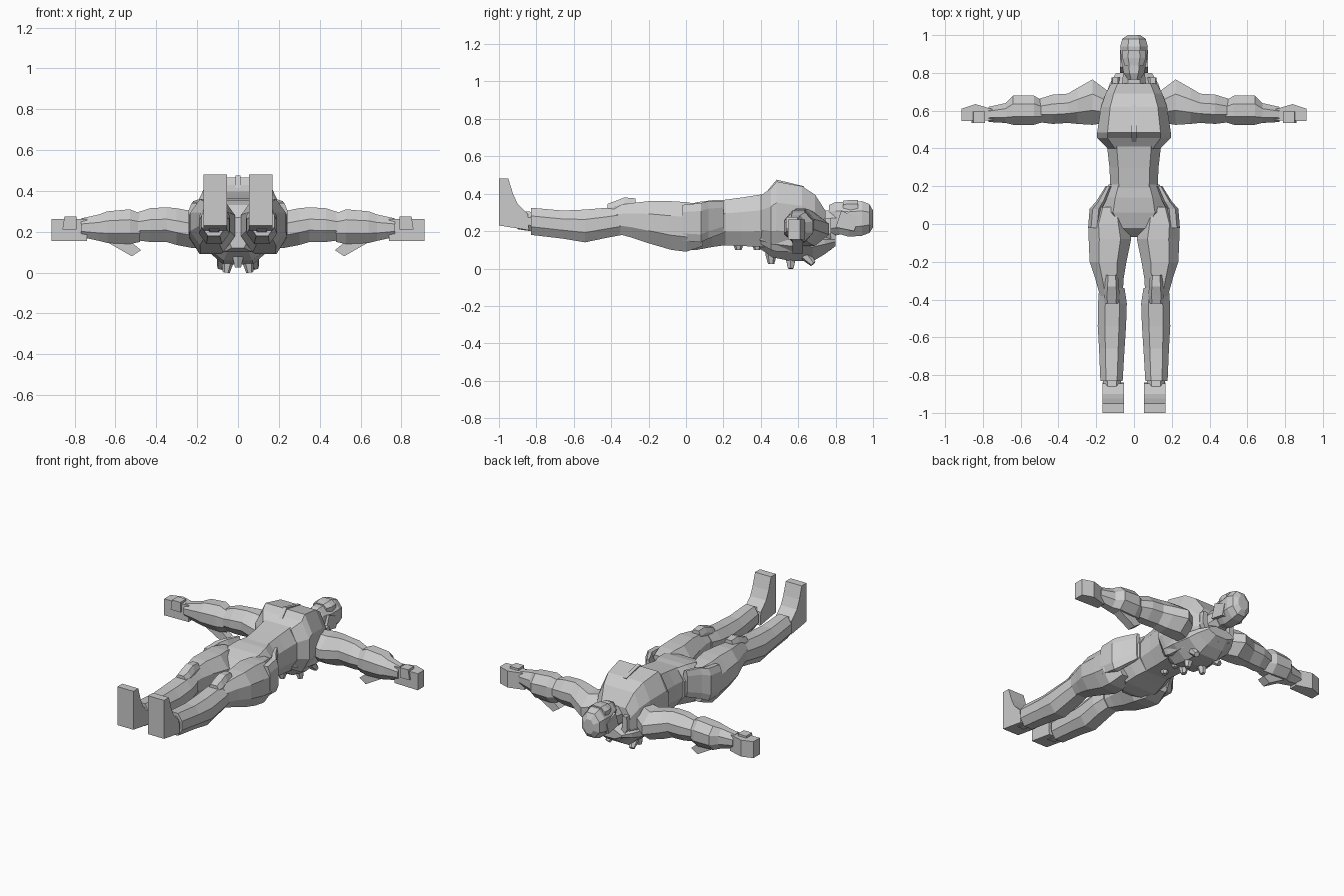
import bpy, bmesh, math
from mathutils import Vector


def finish(name, bm, mirror):
    bmesh.ops.recalc_face_normals(bm, faces=bm.faces[:])
    me = bpy.data.meshes.new(name)
    bm.to_mesh(me)
    bm.free()
    ob = bpy.data.objects.new(name, me)
    bpy.context.collection.objects.link(ob)
    if mirror:
        m = ob.modifiers.new("Mirror", 'MIRROR')
        m.use_mirror_merge = False
    return ob


def loft(name, secs, axis='y', ch=(0.25, 0.3), mirror=True):
    """Eight-sided tube; section = (position, low1, high1, low z, high z)."""
    bm = bmesh.new()
    rings = []
    for t, a0, a1, z0, z1 in secs:
        ca, cz = (a1 - a0) * ch[0], (z1 - z0) * ch[1]
        pts = [(a0 + ca, z0), (a1 - ca, z0), (a1, z0 + cz), (a1, z1 - cz),
               (a1 - ca, z1), (a0 + ca, z1), (a0, z1 - cz), (a0, z0 + cz)]
        rings.append([bm.verts.new((a, t, z) if axis == 'y' else (t, a, z)) for a, z in pts])
    for r, s in zip(rings, rings[1:]):
        for i in range(8):
            j = (i + 1) % 8
            bm.faces.new((r[i], r[j], s[j], s[i]))
    bm.faces.new(rings[0])
    bm.faces.new(rings[-1])
    return finish(name, bm, mirror)


def prism(name, pts, a, b, axis='x', mirror=True):
    """Flat outline extruded from a to b; outline is (y,z), (x,z) or (x,y)."""
    place = {'x': lambda p, t: (t, p[0], p[1]),
             'y': lambda p, t: (p[0], t, p[1]),
             'z': lambda p, t: (p[0], p[1], t)}[axis]
    bm = bmesh.new()
    lo = [bm.verts.new(place(p, a)) for p in pts]
    hi = [bm.verts.new(place(p, b)) for p in pts]
    bm.faces.new(lo)
    bm.faces.new(hi)
    for i in range(len(pts)):
        j = (i + 1) % len(pts)
        bm.faces.new((lo[i], lo[j], hi[j], hi[i]))
    return finish(name, bm, mirror)


def stud(name, base, tip, mirror):
    """Short tapered back stud."""
    base, tip = Vector(base), Vector(tip)
    d = tip - base
    bm = bmesh.new()
    bmesh.ops.create_cone(bm, cap_ends=True, segments=6, radius1=0.032, radius2=0.017, depth=d.length)
    ob = finish(name, bm, mirror)
    ob.data.transform(d.to_track_quat('Z', 'Y').to_matrix().to_4x4())
    for v in ob.data.vertices:
        v.co += (base + tip) / 2
    return ob


def c(y, w, z0, z1):
    return (y, -w, w, z0, z1)


# Pelvis, waist and chest
loft("pelvis", [c(-0.07, 0.05, 0.12, 0.27), c(-0.02, 0.12, 0.10, 0.33), c(0.06, 0.185, 0.10, 0.355),
                c(0.14, 0.165, 0.115, 0.365), c(0.21, 0.135, 0.125, 0.365)], ch=(0.2, 0.3), mirror=False)
loft("waist", [c(0.19, 0.125, 0.125, 0.365), c(0.30, 0.13, 0.12, 0.38), c(0.43, 0.145, 0.115, 0.40)],
     ch=(0.18, 0.3), mirror=False)
loft("chest", [c(0.40, 0.14, 0.13, 0.39), c(0.455, 0.195, 0.10, 0.43), c(0.485, 0.195, 0.09, 0.465),
               c(0.62, 0.175, 0.09, 0.44), c(0.69, 0.15, 0.10, 0.395), c(0.745, 0.12, 0.12, 0.31)],
     ch=(0.14, 0.3), mirror=False)
prism("chest_keel", [(0.43, 0.41), (0.485, 0.475), (0.63, 0.44), (0.60, 0.40)], -0.012, 0.012, mirror=False)

# Back hump, collar and studs
loft("back_hump", [c(0.39, 0.11, 0.11, 0.22), c(0.46, 0.16, 0.06, 0.24), c(0.56, 0.165, 0.04, 0.24),
                   c(0.68, 0.15, 0.04, 0.23), c(0.74, 0.13, 0.075, 0.21), c(0.80, 0.095, 0.12, 0.18)],
     ch=(0.28, 0.4), mirror=False)
prism("collar", [(0.0, 0.10), (0.08, 0.12), (0.12, 0.19), (0.115, 0.27), (0.085, 0.27),
                 (0.085, 0.20), (0.06, 0.155), (0.0, 0.14)], 0.68, 0.775, axis='y')
for i, (x, y, z0, z1) in enumerate([(0, 0.28, 0.14, 0.10), (0, 0.38, 0.14, 0.10), (0, 0.455, 0.08, 0.025),
                                    (0.05, 0.56, 0.06, 0.0), (0.075, 0.64, 0.07, 0.025)]):
    stud("back_stud_%d" % i, (x, y, z0), (x * 1.15, y + (0.04 if i == 4 else 0), z1), x > 0)

# Neck and helmet
loft("neck", [c(0.68, 0.07, 0.16, 0.31), c(0.82, 0.055, 0.18, 0.31)], mirror=False)
loft("helmet", [c(0.765, 0.035, 0.21, 0.34), c(0.80, 0.055, 0.19, 0.355), c(0.87, 0.068, 0.17, 0.355),
                c(0.94, 0.073, 0.175, 0.36), c(0.98, 0.062, 0.19, 0.345), c(1.0, 0.033, 0.22, 0.31)],
     ch=(0.28, 0.28), mirror=False)
loft("visor", [c(0.84, 0.05, 0.30, 0.362), c(0.88, 0.062, 0.29, 0.367), c(0.92, 0.06, 0.29, 0.367)], mirror=False)
prism("helmet_side", [(0.80, 0.22), (0.90, 0.20), (0.92, 0.27), (0.83, 0.31)], 0.05, 0.075)

# Legs, hip guards and knee pads
loft("thigh", [(0.09, 0.06, 0.20, 0.12, 0.34), (0.0, 0.03, 0.24, 0.09, 0.355), (-0.08, 0.015, 0.24, 0.10, 0.36),
               (-0.20, 0.04, 0.235, 0.135, 0.36), (-0.29, 0.055, 0.205, 0.165, 0.35),
               (-0.38, 0.06, 0.18, 0.19, 0.335)], ch=(0.25, 0.3))
loft("hip_guard", [(-0.02, 0.18, 0.243, 0.15, 0.34), (0.08, 0.17, 0.235, 0.14, 0.35),
                   (0.12, 0.15, 0.20, 0.16, 0.36), (0.20, 0.12, 0.15, 0.19, 0.36)], ch=(0.25, 0.2))
loft("knee_pad", [(-0.42, 0.082, 0.155, 0.27, 0.345), (-0.38, 0.075, 0.16, 0.26, 0.36),
                  (-0.33, 0.08, 0.155, 0.27, 0.38), (-0.27, 0.085, 0.15, 0.28, 0.375)], ch=(0.2, 0.3))
loft("shin", [(-0.34, 0.05, 0.185, 0.18, 0.335), (-0.42, 0.038, 0.19, 0.165, 0.325),
              (-0.54, 0.042, 0.192, 0.14, 0.315), (-0.66, 0.05, 0.185, 0.16, 0.31),
              (-0.83, 0.06, 0.178, 0.18, 0.325)])
loft("ankle", [(-0.80, 0.07, 0.165, 0.195, 0.30), (-0.90, 0.07, 0.16, 0.21, 0.31)])
prism("foot", [(-1.0, 0.23), (-1.0, 0.48), (-0.95, 0.48), (-0.925, 0.40), (-0.90, 0.345),
               (-0.845, 0.29), (-0.84, 0.205)], 0.053, 0.168)

# Arms
loft("shoulder", [(0.12, 0.54, 0.69, 0.13, 0.31), (0.22, 0.525, 0.765, 0.12, 0.30),
                  (0.30, 0.53, 0.72, 0.135, 0.315), (0.35, 0.535, 0.69, 0.15, 0.32),
                  (0.43, 0.53, 0.685, 0.15, 0.315), (0.51, 0.54, 0.66, 0.16, 0.29)], axis='x', ch=(0.32, 0.34))
loft("forearm", [(0.48, 0.54, 0.65, 0.15, 0.29), (0.53, 0.525, 0.68, 0.14, 0.31), (0.64, 0.525, 0.68, 0.145, 0.30),
                 (0.68, 0.535, 0.64, 0.155, 0.285), (0.77, 0.54, 0.62, 0.175, 0.265)], axis='x', ch=(0.28, 0.3))
prism("elbow_blade", [(0.66, 0.16), (0.52, 0.08), (0.475, 0.11), (0.56, 0.18)], 0.57, 0.625, axis='y')
prism("hand", [(0.74, 0.55), (0.74, 0.605), (0.84, 0.635), (0.913, 0.61), (0.913, 0.545)], 0.155, 0.262, axis='z')
prism("thumb", [(0.79, 0.21), (0.86, 0.21), (0.85, 0.275), (0.79, 0.275)], 0.535, 0.595, axis='y')
